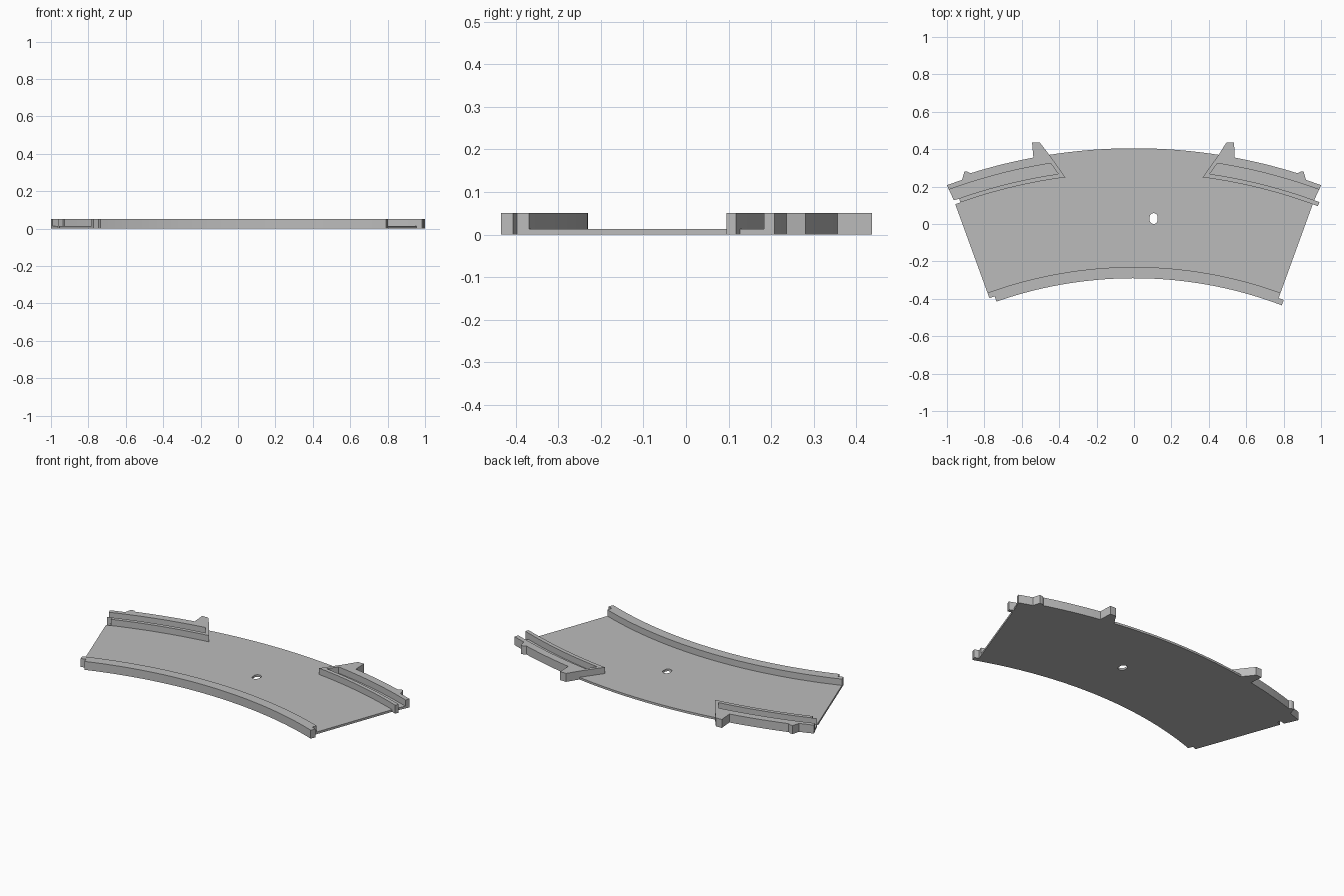
import bpy, bmesh
from math import sin, cos, radians, pi

old = bpy.data.objects.get("Cube")
if old:
    bpy.data.objects.remove(old, do_unlink=True)

# One grey plastic for everything
grey = bpy.data.materials.new("grey_plastic")
grey.use_nodes = True
GREY = (0.5, 0.5, 0.5, 1)
grey.diffuse_color = GREY
grey.node_tree.nodes["Principled BSDF"].inputs["Base Color"].default_value = GREY

# Shared arc centre, levels and radii
CENTRE_Y = -2.52
FLOOR, TOP = 0.013, 0.051
OUTER, OUTER_END = 2.925, 2.905
GROOVE_OUT, GROOVE_IN, WALL_IN = 2.879, 2.817, 2.794
RAIL_OUT, RAIL_MID, RAIL_IN = 2.29, 2.26, 2.23
END, CORNER = 20.0, 20.13
TAB, RAIL_TAB = 0.6, 0.75


def polar(r, deg):
    a = radians(deg)
    return (r * sin(a), CENTRE_Y + r * cos(a))


def arc(r, a, b):
    n = max(2, round(abs(b - a)))
    return [polar(r, a + (b - a) * i / n) for i in range(n + 1)]


def prism(name, outline, z0, z1):
    bm = bmesh.new()
    face = bm.faces.new([bm.verts.new((x, y, z0)) for x, y in outline])
    top = bmesh.ops.extrude_face_region(bm, geom=[face])["geom"]
    verts = [v for v in top if isinstance(v, bmesh.types.BMVert)]
    bmesh.ops.translate(bm, verts=verts, vec=(0, 0, z1 - z0))
    bmesh.ops.recalc_face_normals(bm, faces=bm.faces)
    mesh = bpy.data.meshes.new(name)
    bm.to_mesh(mesh)
    bm.free()
    mesh.materials.append(grey)
    ob = bpy.data.objects.new(name, mesh)
    bpy.context.collection.objects.link(ob)
    return ob


def mirror(points, s):
    return [(s * x, y) for x, y in points]


def outer_edge(s):
    """Wedge, outer arc, knob and recessed corner, from the middle outward."""
    wedge = [(x * s - 0.005, y) for x, y in ((0.5, 0.437), (0.54, 0.437))]
    knob = mirror([(0.89, 0.28), (0.907, 0.28)], s)
    return (wedge + arc(OUTER, s * 10.6, s * 17.4) + knob
            + arc(OUTER_END, s * 18.45, s * CORNER))


def wall_end(s):
    """Joint at the groove wall: a tab on the left, a notch on the right."""
    a = s * END + TAB
    return [polar(GROOVE_IN, s * END), polar(GROOVE_IN, a), polar(WALL_IN, a)]


def rail_end(s):
    """Joint at the inner rail, tab or notch in its front half."""
    a = s * END + RAIL_TAB
    return [polar(RAIL_OUT, s * END), polar(RAIL_MID, s * END),
            polar(RAIL_MID, a), polar(RAIL_IN, a)]


def plate_side(s):
    return (outer_edge(s) + wall_end(s) + [polar(WALL_IN, s * END)] + rail_end(s))


# Base plate with its slot
inner_arc = arc(RAIL_IN, END + RAIL_TAB, -END + RAIL_TAB)[1:-1]
outline = (arc(OUTER, -8.9, 8.9) + plate_side(1) + inner_arc
           + plate_side(-1)[::-1])
plate = prism("base_plate", outline, 0, FLOOR)
slot = []
for i in range(24):
    a = 2 * pi * (i + 0.5) / 24
    slot.append((0.105 + 0.0215 * cos(a),
                 0.029 + 0.0215 * sin(a) + (0.0075 if sin(a) > 0 else -0.0075)))
cutter = prism("slot_cutter", slot, -0.1, 0.1)
cutter.hide_render = True
cut = plate.modifiers.new("slot", "BOOLEAN")
cut.object = cutter
cut.solver = "EXACT"
bpy.context.view_layer.objects.active = plate
bpy.ops.object.modifier_apply(modifier="slot")
bpy.data.objects.remove(cutter, do_unlink=True)

# Inner rail along the front edge
prism("inner_rail", arc(RAIL_OUT, -END, END) + rail_end(1)[1:] + inner_arc
      + rail_end(-1)[:0:-1], FLOOR, TOP)

# Grooved outer rails with wedge and knob, one at each end
for s, side in ((1, "left"), (-1, "right")):
    outline = ([polar(WALL_IN, s * 7.55)] + [polar(OUTER, s * 8.9)] + outer_edge(s)
               + arc(GROOVE_OUT, s * CORNER, s * 8.9)
               + arc(GROOVE_IN, s * 8.26, s * END)[:-1] + wall_end(s)
               + arc(WALL_IN, s * END, s * 7.55)[(s < 0):-1])
    prism("grooved_rail_" + side, outline, FLOOR, TOP)
